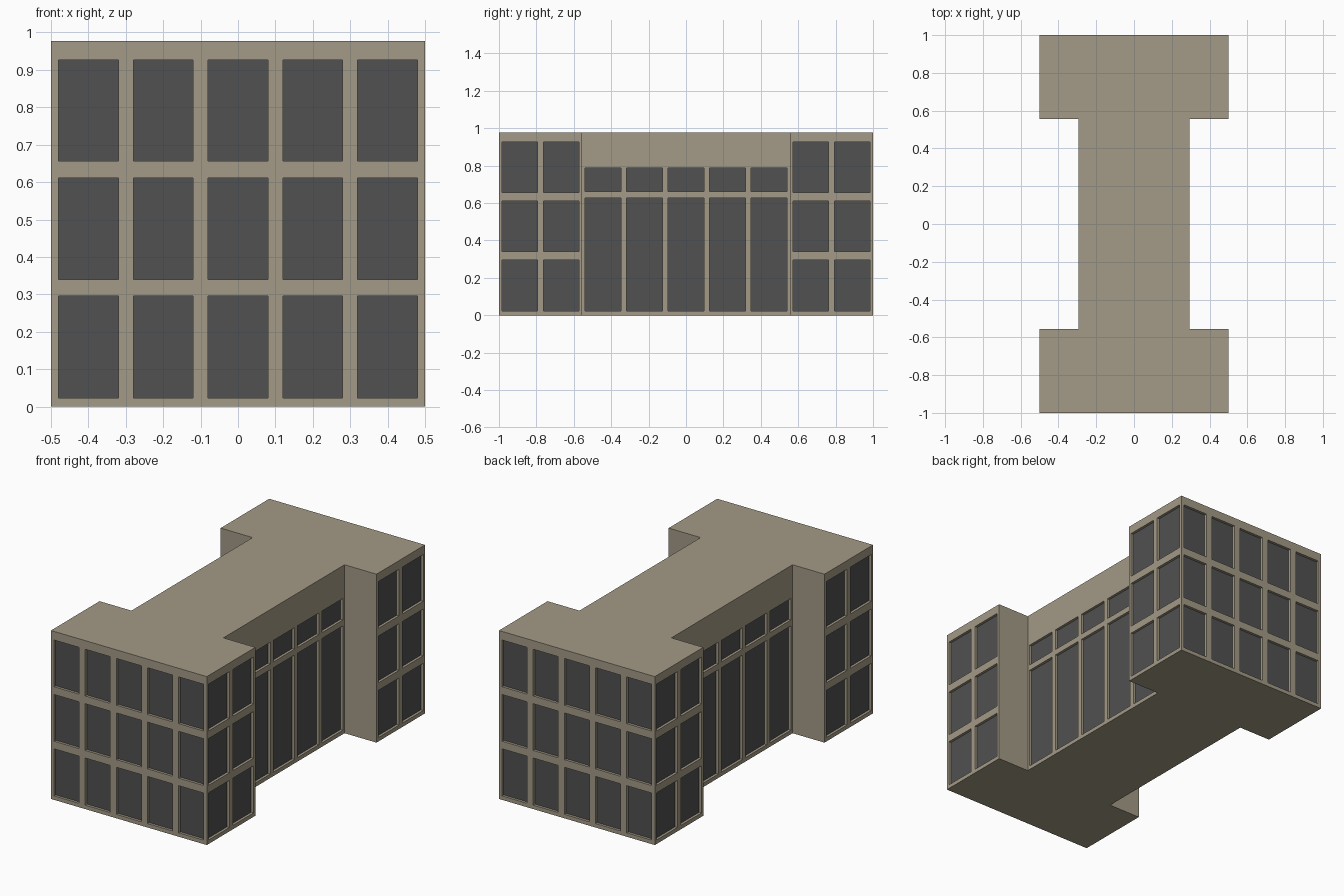
import bpy, bmesh
from mathutils import Vector

cube = bpy.data.objects.get("Cube")
if cube:
    bpy.data.objects.remove(cube, do_unlink=True)

HEIGHT = 0.977
RECESS = 0.015
STONE, GLASS = 0, 1


def make_material(name, colour):
    mat = bpy.data.materials.new(name)
    mat.use_nodes = True
    mat.diffuse_color = colour
    mat.node_tree.nodes["Principled BSDF"].inputs["Base Color"].default_value = colour
    return mat


def cuts(length, count, width):
    """Positions of wall edges and evenly spaced window edges."""
    cell = length / count if count else 0
    edges = [0]
    for i in range(count):
        mid = (i + 0.5) * cell
        edges += [mid - width / 2, mid + width / 2]
    return edges + [length]


def add_wall(bm, start, end, count, width, levels):
    """Grid wall whose odd cells become recessed panes."""
    start, end = Vector(start), Vector(end)
    along = (end - start).normalized()
    up = Vector((0, 0, 1))
    inward = up.cross(along)
    us = cuts((end - start).length, count, width)
    verts = [[bm.verts.new(start + along * u + up * v) for v in levels] for u in us]
    panes = []
    for i in range(len(us) - 1):
        for j in range(len(levels) - 1):
            face = bm.faces.new((verts[i][j], verts[i + 1][j],
                                 verts[i + 1][j + 1], verts[i][j + 1]))
            if i % 2 and j % 2:
                panes.append(face)
    if panes:
        new = bmesh.ops.extrude_discrete_faces(bm, faces=panes)["faces"]
        for face in new:
            face.material_index = GLASS
            bmesh.ops.translate(bm, verts=face.verts, vec=inward * RECESS)


# Storey heights: three rows on the wings, tall and short rows on the hall
wing_levels = [0, 0.023, 0.296, 0.34, 0.611, 0.656, 0.927, HEIGHT]
hall_levels = [0, 0.023, 0.628, 0.662, 0.787, HEIGHT]
plain_levels = [0, HEIGHT]

# Half of the footprint, counter-clockwise; the other half is turned by 180 degrees
W, N, L, S = 0.5, 0.295, 1.0, 0.555
half = [(-W, -L), (W, -L), (W, -S), (N, -S), (N, S), (W, S)]
outline = half + [(-x, -y) for x, y in half]

end_wall = (5, 0.16, wing_levels)
wing_side = (2, 0.19, wing_levels)
notch = (0, 0, plain_levels)
hall_side = (5, 0.194, hall_levels)
styles = [end_wall, wing_side, notch, hall_side, notch, wing_side] * 2

bm = bmesh.new()
for i, (x, y) in enumerate(outline):
    nx, ny = outline[(i + 1) % len(outline)]
    add_wall(bm, (x, y, 0), (nx, ny, 0), *styles[i])

# Flat roof and base
bm.faces.new([bm.verts.new((x, y, HEIGHT)) for x, y in outline])
bm.faces.new([bm.verts.new((x, y, 0)) for x, y in reversed(outline)])
bmesh.ops.remove_doubles(bm, verts=bm.verts, dist=0.0005)

mesh = bpy.data.meshes.new("building")
bm.to_mesh(mesh)
bm.free()
mesh.materials.append(make_material("beige stone", (0.366, 0.323, 0.238, 1)))
mesh.materials.append(make_material("dark glass", (0.082, 0.082, 0.082, 1)))
bpy.context.scene.collection.objects.link(bpy.data.objects.new("building", mesh))
